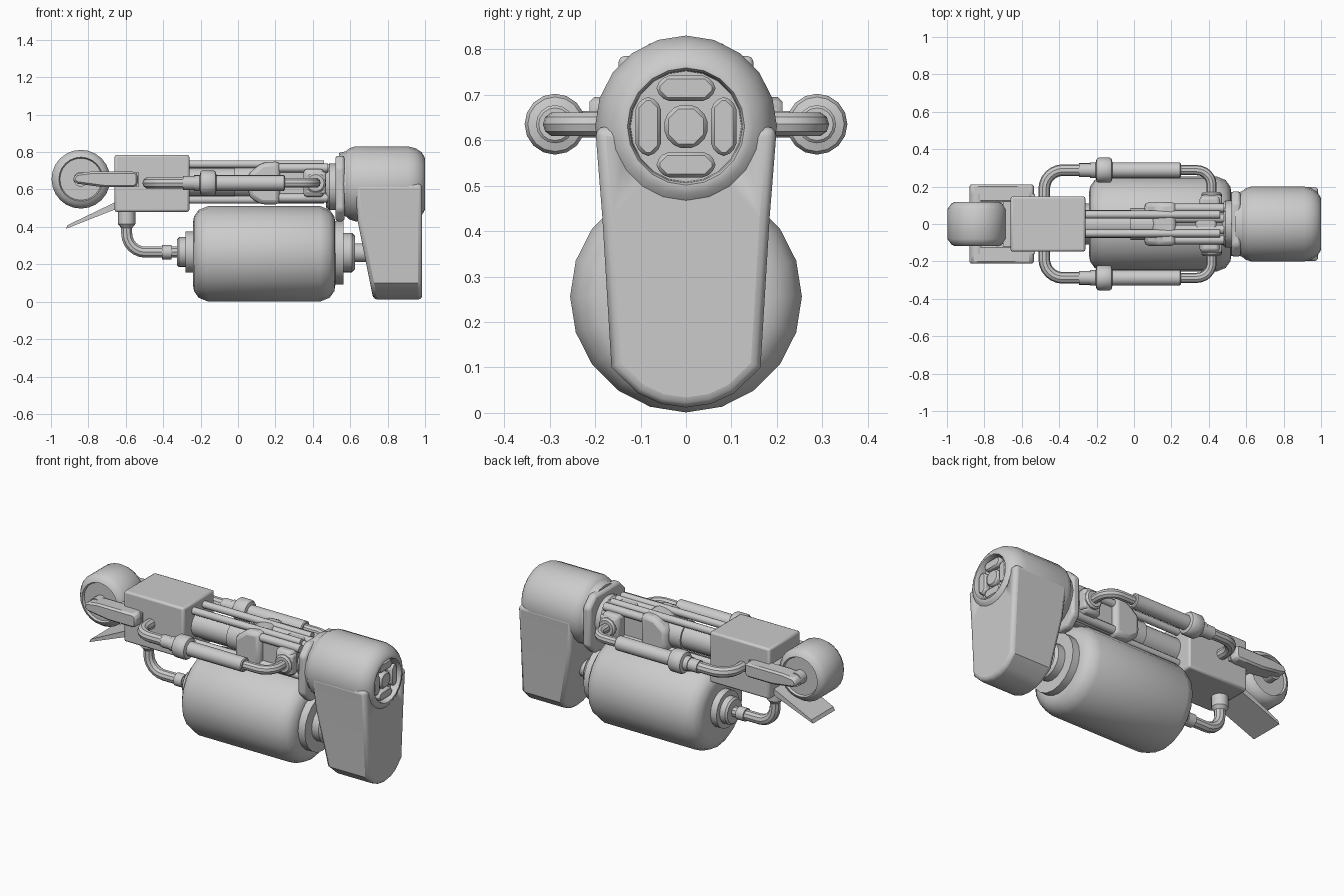
import bpy, bmesh, math
from mathutils import Vector

if "Cube" in bpy.data.objects:
    bpy.data.objects.remove(bpy.data.objects["Cube"])


def finish(name, bm, bevel=0.0, segs=2, angle=35):
    bmesh.ops.recalc_face_normals(bm, faces=bm.faces[:])
    me = bpy.data.meshes.new(name)
    bm.to_mesh(me)
    bm.free()
    ob = bpy.data.objects.new(name, me)
    bpy.context.collection.objects.link(ob)
    if bevel:
        m = ob.modifiers.new("bevel", 'BEVEL')
        m.width, m.segments, m.limit_method = bevel, segs, 'ANGLE'
        m.angle_limit = math.radians(30)
    smooth(ob, angle)
    return ob


def smooth(ob, angle=35):
    bpy.ops.object.select_all(action='DESELECT')
    ob.select_set(True)
    bpy.context.view_layer.objects.active = ob
    bpy.ops.object.shade_smooth_by_angle(angle=math.radians(angle))


def place(axis, a, u, v):
    return Vector((a, u, v)) if axis == 'x' else Vector((u, a, v))


def lathe(name, prof, cu, cv, axis='x', n=20, angle=35):
    """Revolve (position, radius) pairs about an x or y axis through (cu, cv)."""
    bm = bmesh.new()
    rings = [[bm.verts.new(place(axis, a, cu + r * math.sin(t * math.tau / n), cv + r * math.cos(t * math.tau / n)))
              for t in range(n)] for a, r in prof]
    for p, q in zip(rings, rings[1:]):
        for i in range(n):
            bm.faces.new((p[i], p[(i + 1) % n], q[(i + 1) % n], q[i]))
    bm.faces.new(rings[0])
    bm.faces.new(rings[-1])
    return finish(name, bm, angle=angle)


def prism(name, pts, lo, hi, axis='y', bevel=0.0, segs=2):
    """Extrude a closed 2D outline along an axis."""
    bm = bmesh.new()
    a, b = ([bm.verts.new(place(axis, k, u, v)) for u, v in pts] for k in (lo, hi))
    for i in range(len(pts)):
        j = (i + 1) % len(pts)
        bm.faces.new((a[i], a[j], b[j], b[i]))
    bm.faces.new(a)
    bm.faces.new(b)
    return finish(name, bm, bevel, segs)


def box(name, x, y, z, bevel=0.0, segs=2):
    return prism(name, [(x[0], z[0]), (x[1], z[0]), (x[1], z[1]), (x[0], z[1])], y[0], y[1], 'y', bevel, segs)


def tube(name, pts, r, fillet=0.09):
    """Round pipe along a path with filleted corners."""
    pts = [Vector(p) for p in pts]
    path = [pts[0]]
    for p, c, q in zip(pts, pts[1:], pts[2:]):
        a, b = c + (p - c).normalized() * fillet, c + (q - c).normalized() * fillet
        ctr = a + b - c
        for k in range(7):
            t = k / 6 * math.pi / 2
            path.append(ctr + (a - ctr) * math.cos(t) + (b - ctr) * math.sin(t))
    path.append(pts[-1])
    cu = bpy.data.curves.new(name, 'CURVE')
    cu.dimensions, cu.bevel_depth, cu.bevel_resolution, cu.use_fill_caps = '3D', r, 3, True
    sp = cu.splines.new('POLY')
    sp.points.add(len(path) - 1)
    for s, p in zip(sp.points, path):
        s.co = (*p, 1)
    ob = bpy.data.objects.new(name, cu)
    bpy.context.collection.objects.link(ob)
    bpy.ops.object.select_all(action='DESELECT')
    ob.select_set(True)
    bpy.context.view_layer.objects.active = ob
    bpy.ops.object.convert(target='MESH')
    smooth(bpy.context.object)


# Tank with stepped end caps and rod into the leg
lathe("tank", [(-.24, .17), (-.235, .2), (-.21, .235), (-.16, .255), (.44, .255), (.49, .235), (.515, .2), (.52, .17)], 0, .256)
lathe("tank_rear_cap", [(-.325, .07), (-.315, .08), (-.28, .08), (-.28, .11), (-.235, .11)], 0, .265)
lathe("tank_front_cap", [(.5, .17), (.565, .17), (.565, .105), (.61, .105), (.625, .09), (.625, .05), (.78, .05)], 0, .262)

# Feed pipe from tank to rear block
tube("feed_pipe", [(-.31, 0, .265), (-.595, 0, .265), (-.595, 0, .5)], .031, .1)
lathe("feed_collar", [(-.405, .03), (-.405, .038), (-.355, .038), (-.355, .03)], 0, .265, n=16)
collar = lathe("feed_top_collar", [(.395, .03), (.415, .046), (.49, .046)], 0, 0, n=16)
collar.rotation_euler = (0, -math.pi / 2, 0)
collar.location = (-.595, 0, 0)

# Rear block
box("rear_block", (-.66, -.26), (-.148, .148), (.48, .785), .012)

# Roller, hub and side arms
half = [(.035, .08), (.105, .085), (.105, .112), (.118, .118), (.108, .138), (.08, .157)]
lathe("roller", [(-a, r) for a, r in half[1:]] + half[:0:-1], -.84, .655, 'y', 24)
lathe("roller_axle", [(-.16, .04), (.16, .04)], -.84, .655, 'y', 16)
for s in (-1, 1):
    prism("roller_arm", [(-.885, .655), (-.865, .685), (-.79, .695), (-.55, .695), (-.535, .68),
                         (-.535, .63), (-.55, .612), (-.72, .612), (-.865, .632)],
          s * .115, s * .212, 'y', .012, 1)
box("roller_fork", (-.7, -.53), (-.16, .16), (.615, .69))

# Scraper blade under roller
prism("scraper_blade", [(-.92, .39), (-.91, .41), (-.65, .535), (-.64, .5)], -.105, .105)

# Central shaft and guide rods
lathe("central_shaft", [(-.3, .075), (-.02, .075), (-.02, .085), (.12, .085)], 0, .64)
for y in (-.05, .05):
    for z in (.735, .545):
        lathe("guide_rod", [(-.3, .021), (.46, .021)], y, z, n=12)

# Clamp saddle and ribbed receiver
prism("saddle", [(.055, .6), (.055, .685), (.13, .745), (.225, .75), (.225, .52), (.12, .52), (.06, .56)],
      -.117, .117, 'y', .025)
box("receiver_core", (.2, .5), (-.085, .085), (.53, .715), .015)
for y in (-.085, -.03, .03, .085):
    lathe("receiver_rib", [(.2, .024), (.48, .024)], y, .715, n=12)
    lathe("receiver_rib_lower", [(.2, .024), (.48, .024)], y, .555, n=12)
box("receiver_bracket", (.35, .46), (-.15, .15), (.56, .71), .02)
box("receiver_top", (.33, .44), (-.06, .06), (.66, .735), .012)

# Side pipes with collars, on both sides
for s in (-1, 1):
    tube("side_pipe_rear", [(-.48, s * .13, .635), (-.48, s * .288, .635), (-.1, s * .288, .635)], .031, .1)
    lathe("side_sleeve", [(-.295, .028), (-.295, .037), (-.235, .037), (-.235, .042), (-.205, .042), (-.2, .06),
                          (-.19, .067), (-.13, .067), (-.12, .06), (-.115, .042), (.245, .042), (.25, .036),
                          (.25, .025)], s * .288, .635, n=16)
    tube("side_pipe_front", [(.23, s * .288, .635), (.415, s * .288, .635), (.415, s * .13, .635)], .027, .08)
    lathe("side_pipe_flange", [(s * .12, .055), (s * .16, .055), (s * .17, .045)], .415, .635, 'y', 16)
    box("flange_plate", (.36, .47), (min(s * .1, s * .155), max(s * .1, s * .155)), (.575, .695), .012)

# Neck plate
c, h = .605, .175
k = h - .06
oct_pts = [(-k, c - h), (k, c - h), (h, c - k), (h, c + k), (k, c + h), (-k, c + h), (-h, c + k), (-h, c - k)]
prism("neck_plate", oct_pts, .52, .57, 'x', .015)
lathe("neck", [(.47, .11), (.49, .125), (.53, .125)], 0, .615)
lathe("neck_ring", [(.54, .165), (.6, .18)], 0, .63)

# Leg head with recessed end
lathe("leg_head", [(.56, .15), (.575, .172), (.595, .19), (.625, .2), (.91, .2), (.95, .19), (.98, .17), (.995, .148),
                   (1, .136), (1, .129), (.99, .124), (.955, .122)], 0, .63)

# Tapered leg: outline lofted between a sloped inner face and flat outer face
side = [(.2, .63), (.184, .43), (.164, .1), (.105, .043), (.055, .02)]
outline = side + [(0, .012)] + [(-y, z) for y, z in reversed(side)]
bm = bmesh.new()
inner = [bm.verts.new((.625 if z > .5 else .64 + (.43 - z) * .2, y, z)) for y, z in outline]
outer = [bm.verts.new((.985, y, z)) for y, z in outline]
n = len(outline)
for i in range(n):
    j = (i + 1) % n
    bm.faces.new((inner[i], inner[j], outer[j], outer[i]))
bm.faces.new((inner[0], inner[1], inner[-2], inner[-1]))
bm.faces.new(inner[1:-1])
bm.faces.new(outer)
leg = finish("leg", bm)
bev = leg.modifiers.new("bevel", 'BEVEL')
bev.width, bev.segments, bev.limit_method, bev.angle_limit = .022, 3, 'ANGLE', math.radians(50)
cutter = lathe("recess_cutter", [(.9, .14), (1.1, .14)], 0, .63)
cutter.hide_render = True
cutter.hide_set(True)
cut = leg.modifiers.new("recess", 'BOOLEAN')
cut.object, cut.operation, cut.solver = cutter, 'DIFFERENCE', 'EXACT'
while leg.modifiers[-1] != cut or leg.modifiers[0].type == 'NODES':
    leg.modifiers.move(0, len(leg.modifiers) - 1)
    if leg.modifiers[-1].type == 'NODES':
        break

# Octagonal pads in the recess
def pad(name, cy, cz, hy, hz, ch):
    pts = [(cy + a * (hy - p), cz + b * (hz - q)) for a, b, p, q in
           ((1, 1, 0, ch), (1, 1, ch, 0), (-1, 1, ch, 0), (-1, 1, 0, ch),
            (-1, -1, 0, ch), (-1, -1, ch, 0), (1, -1, ch, 0), (1, -1, 0, ch))]
    prism(name, pts, .95, .987, 'x', .009, 1)


pad("centre_pad", 0, .63, .047, .047, .026)
for s in (-1, 1):
    pad("side_pad", s * .083, .63, .028, .065, .02)
    pad("upper_lower_pad", 0, .63 + s * .084, .065, .028, .02)
